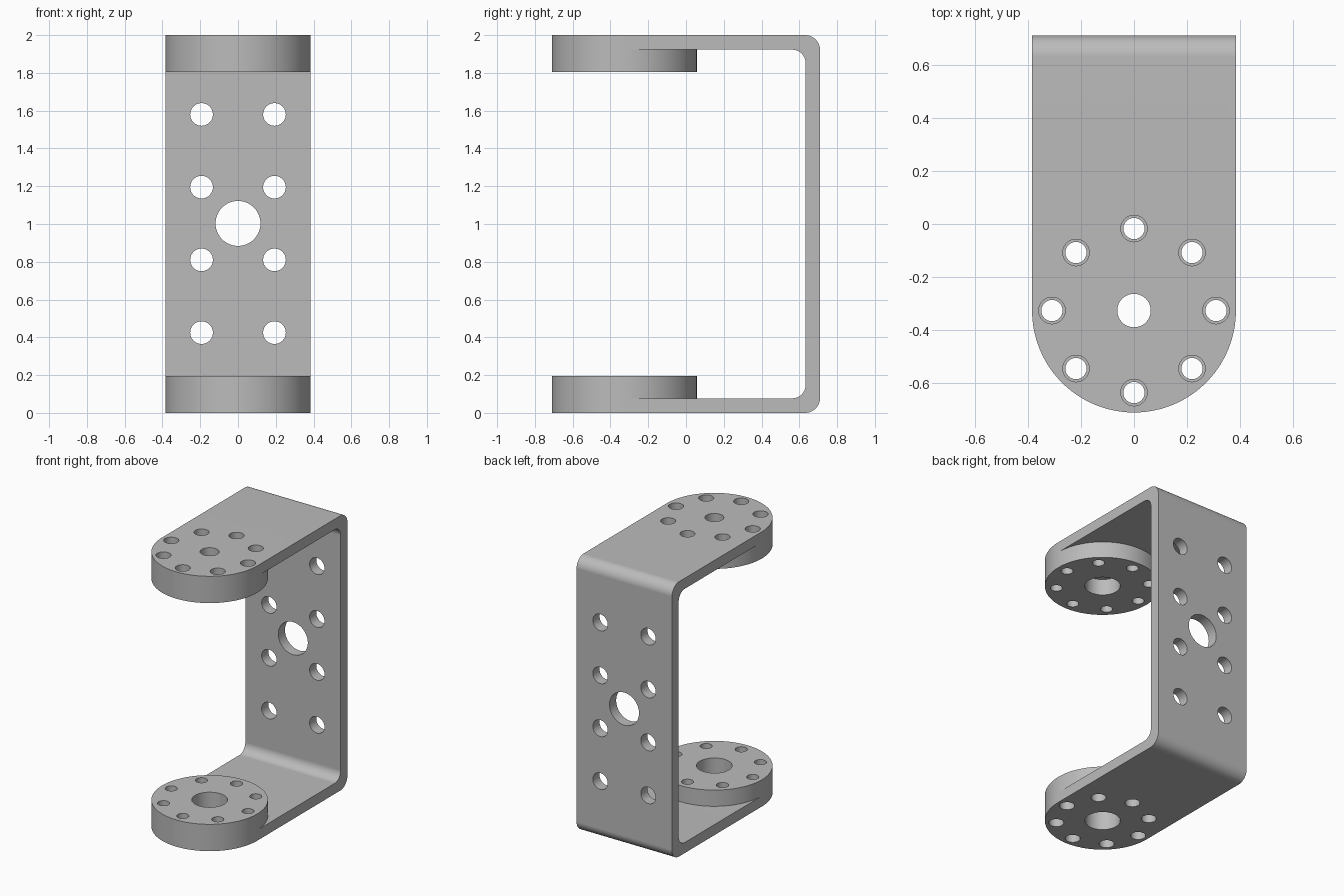
import bpy, bmesh, math
from mathutils import Matrix, Vector

if "Cube" in bpy.data.objects:
    bpy.data.objects.remove(bpy.data.objects["Cube"], do_unlink=True)

W = 0.384           # half width, also radius of the rounded ends
BACK = 0.71         # outer face of the back plate
T = 0.077           # sheet thickness
CY = -0.326         # centre of the round ends
DISC_T = 0.118      # hub disc thickness
RING = 0.309        # bolt circle radius

metal = bpy.data.materials.new("plain grey metal")
metal.use_nodes = True
GREY = (0.5, 0.5, 0.5, 1)
metal.diffuse_color = GREY
metal.node_tree.nodes["Principled BSDF"].inputs["Base Color"].default_value = GREY


def make_object(name, bm):
    bmesh.ops.recalc_face_normals(bm, faces=bm.faces[:])
    mesh = bpy.data.meshes.new(name)
    bm.to_mesh(mesh)
    bm.free()
    obj = bpy.data.objects.new(name, mesh)
    mesh.materials.append(metal)
    bpy.context.collection.objects.link(obj)
    return obj


def extrude_profile(name, points, direction):
    bm = bmesh.new()
    face = bm.faces.new([bm.verts.new(p) for p in points])
    new = bmesh.ops.extrude_face_region(bm, geom=[face])["geom"]
    verts = [v for v in new if isinstance(v, bmesh.types.BMVert)]
    bmesh.ops.translate(bm, verts=verts, vec=Vector(direction))
    return make_object(name, bm)


def add_cylinder(bm, radius, depth, centre, along_y=False, segments=48):
    turn = Matrix.Rotation(math.pi / 2, 4, 'X') if along_y else Matrix()
    bmesh.ops.create_cone(bm, cap_ends=True, segments=segments, radius1=radius,
                          radius2=radius, depth=depth,
                          matrix=Matrix.Translation(centre) @ turn)


def add_bolt_holes(bm, radius, depth, z):
    for i in range(8):
        a = i * math.pi / 4
        add_cylinder(bm, radius, depth,
                     (RING * math.cos(a), CY + RING * math.sin(a), z))


def boolean(obj, cutter, operation):
    mod = obj.modifiers.new("cut", 'BOOLEAN')
    mod.object, mod.operation, mod.solver = cutter, operation, 'EXACT'
    cutter.hide_render = True
    bpy.context.view_layer.objects.active = obj
    bpy.ops.object.modifier_apply(modifier=mod.name)
    bpy.data.objects.remove(cutter, do_unlink=True)


def finish(obj):
    bpy.ops.object.select_all(action='DESELECT')
    obj.select_set(True)
    bpy.context.view_layer.objects.active = obj
    bpy.ops.object.shade_smooth_by_angle(angle=math.radians(30))
    mod = obj.modifiers.new("clean normals", 'WEIGHTED_NORMAL')
    mod.keep_sharp = True


def corner(y, z, radius, start):
    """Quarter arc in the side plane around (y, z)."""
    steps = [start + i * math.pi / 20 for i in range(11)]
    return [(-W, y + radius * math.cos(a), z + radius * math.sin(a)) for a in steps]


# U-shaped bent sheet with rounded bends
RO, RI = 0.08, 0.07
FRONT = -0.8
outer = corner(BACK - RO, RO, RO, -math.pi / 2) + corner(BACK - RO, 2 - RO, RO, 0)
yi = BACK - T - RI
inner = corner(yi, T + RI, RI, -math.pi / 2) + corner(yi, 2 - T - RI, RI, 0)
profile = ([(-W, FRONT, 0)] + outer + [(-W, FRONT, 2), (-W, FRONT, 2 - T)]
           + inner[::-1] + [(-W, FRONT, T)])
bracket = extrude_profile("u_bracket", profile, (2 * W, 0, 0))

# Round off the free ends of both arms
arc = [math.pi + i * math.pi / 48 for i in range(49)]
plan = [(W * math.cos(a), CY + W * math.sin(a), -0.1) for a in arc]
plan = [(-W - 0.05, 1, -0.1), (-W - 0.05, CY, -0.1)] + plan + [
    (W + 0.05, CY, -0.1), (W + 0.05, 1, -0.1)]
boolean(bracket, extrude_profile("plan_cutter", plan, (0, 0, 2.2)), 'INTERSECT')

# Holes in the arms and the back plate
bm = bmesh.new()
for z in (0, 2):
    add_bolt_holes(bm, 0.05, 0.3, z)
add_cylinder(bm, 0.118, 0.3, (0, CY, 0))
add_cylinder(bm, 0.063, 0.3, (0, CY, 2))
add_cylinder(bm, 0.119, 0.3, (0, BACK, 1.003), True)
for x in (-0.193, 0.193):
    for row in range(4):
        add_cylinder(bm, 0.06, 0.3, (x, BACK, 0.425 + 0.385 * row), True)
boolean(bracket, make_object("hole_cutter", bm), 'DIFFERENCE')
finish(bracket)

# Hub discs on the inner faces of both arms
for name, z in (("lower_hub_disc", T + DISC_T / 2),
                ("upper_hub_disc", 2 - T - DISC_T / 2)):
    bm = bmesh.new()
    add_cylinder(bm, W, DISC_T, (0, CY, z), segments=96)
    disc = make_object(name, bm)
    bm = bmesh.new()
    add_bolt_holes(bm, 0.04, 0.3, z)
    add_cylinder(bm, 0.118, 0.3, (0, CY, z))
    boolean(disc, make_object("disc_cutter", bm), 'DIFFERENCE')
    finish(disc)
